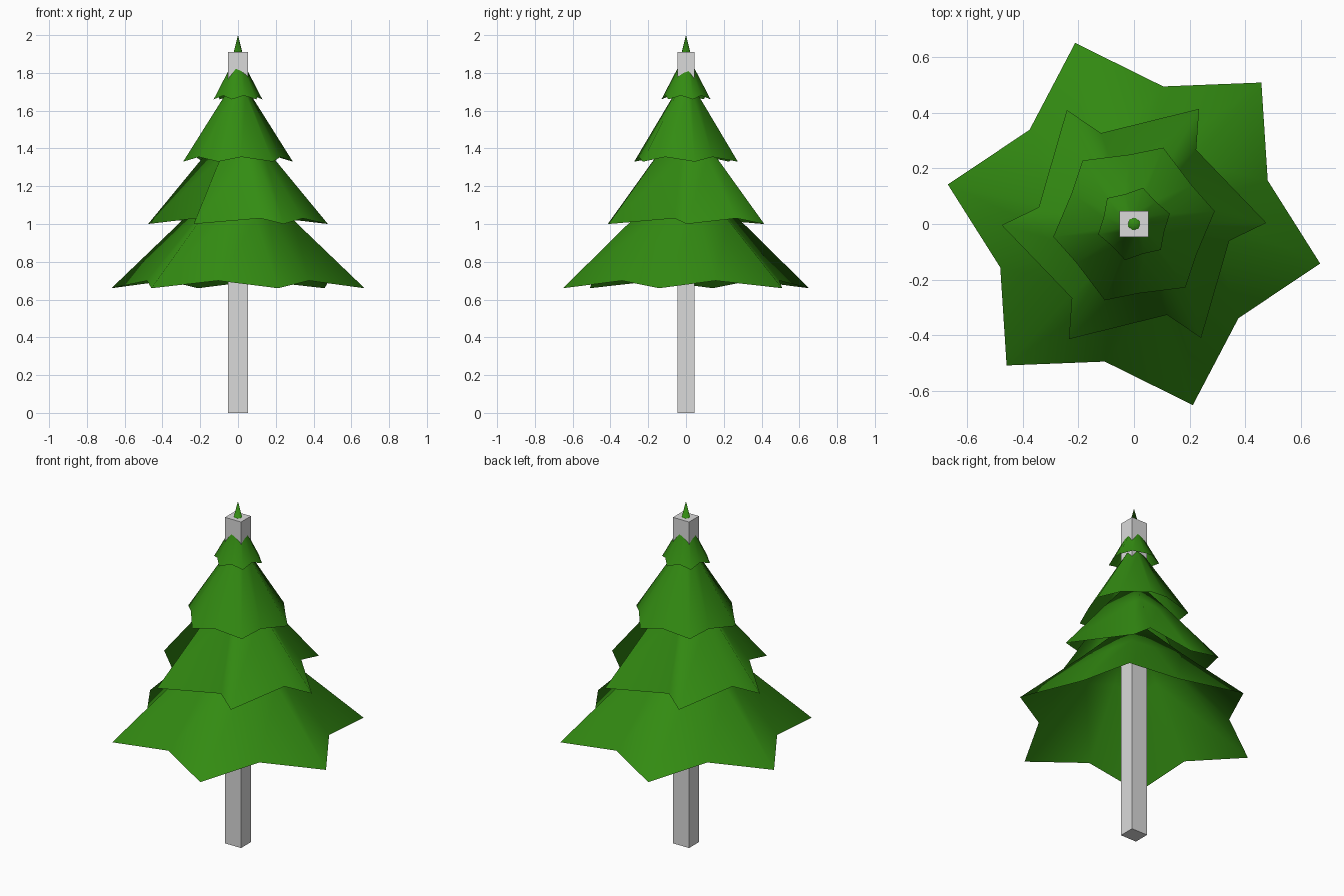
import bpy
import bmesh
from math import cos, sin, radians

cube = bpy.data.objects.get("Cube")
if cube:
    bpy.data.objects.remove(cube, do_unlink=True)


def make_material(name, color):
    mat = bpy.data.materials.new(name)
    mat.use_nodes = True
    mat.diffuse_color = (*color, 1)
    mat.node_tree.nodes["Principled BSDF"].inputs["Base Color"].default_value = (*color, 1)
    return mat


def add_object(name, bm, mat, smooth=False):
    bmesh.ops.recalc_face_normals(bm, faces=bm.faces)
    for face in bm.faces:
        face.smooth = smooth
    mesh = bpy.data.meshes.new(name)
    bm.to_mesh(mesh)
    bm.free()
    mesh.materials.append(mat)
    obj = bpy.data.objects.new(name, mesh)
    bpy.context.scene.collection.objects.link(obj)
    return obj


def star_ring(bm, tip, valley, turn, offset, scale, tip_z, valley_z):
    """Six long points alternating with six valleys."""
    ring = []
    for i in range(6):
        for r, a, z in ((tip, turn, tip_z), (valley, turn + offset, valley_z)):
            ang = radians(a + 60 * i)
            ring.append(bm.verts.new((r * scale * cos(ang), r * scale * sin(ang), z)))
    return ring


def branch_tier(name, tip, valley, turn, offset, tip_z, valley_z, mid, mid_z, apex_z):
    """Open star-shaped cone with one ring between rim and apex."""
    bm = bmesh.new()
    rim = star_ring(bm, tip, valley, turn, offset, 1, tip_z, valley_z)
    upper = star_ring(bm, tip, valley, turn, offset, mid, mid_z, mid_z + (valley_z - tip_z) * mid)
    apex = bm.verts.new((0, 0, apex_z))
    for i in range(12):
        j = (i + 1) % 12
        bm.faces.new((rim[i], rim[j], upper[j], upper[i]))
        bm.faces.new((upper[i], upper[j], apex))
    add_object(name, bm, foliage, smooth=True)


foliage = make_material("foliage green", (0.033, 0.26, 0.006))
bark = make_material("pale trunk grey", (0.7, 0.7, 0.7))

# Square trunk
bm = bmesh.new()
bmesh.ops.create_cube(bm, size=1)
bmesh.ops.scale(bm, vec=(0.104, 0.092, 1.91), verts=bm.verts)
bmesh.ops.translate(bm, vec=(0, 0, 0.955), verts=bm.verts)
add_object("trunk", bm, bark)

# Branch tiers, from the ground up; the top one pierces the trunk as a spike
branch_tier("bottom_branches", 0.685, 0.506, -12, 30, 0.66, 0.70, 0.44, 1.02, 1.32)
branch_tier("lower_middle_branches", 0.476, 0.348, 0.5, 49.5, 1.00, 1.03, 0.42, 1.335, 1.57)
branch_tier("upper_middle_branches", 0.294, 0.25, 9, 25, 1.33, 1.355, 0.22, 1.69, 1.79)
branch_tier("top_branches", 0.134, 0.112, 16, 30, 1.66, 1.68, 0.34, 1.825, 2.0)
